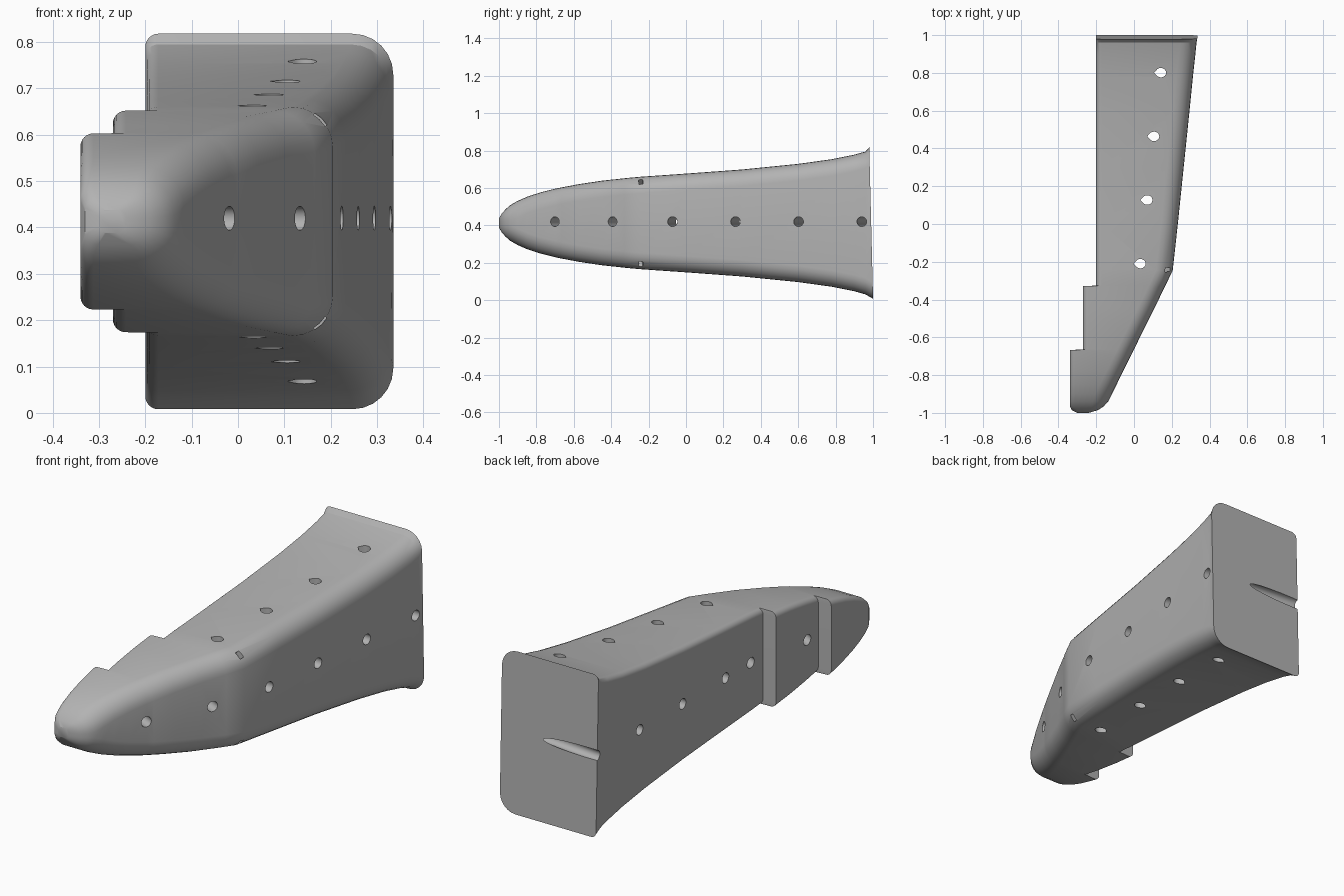
import bpy, bmesh, math
from mathutils import Vector, Matrix

cube = bpy.data.objects.get("Cube")
if cube:
    bpy.data.objects.remove(cube)

MID = 0.413  # height of the symmetry plane

grey = bpy.data.materials.new("warm_grey")
grey.use_nodes = True
COLOUR = (0.45, 0.45, 0.45, 1)
grey.diffuse_color = COLOUR
grey.node_tree.nodes["Principled BSDF"].inputs["Base Color"].default_value = COLOUR


def make_object(name, bm):
    bmesh.ops.recalc_face_normals(bm, faces=bm.faces)
    mesh = bpy.data.meshes.new(name)
    bm.to_mesh(mesh)
    bm.free()
    obj = bpy.data.objects.new(name, mesh)
    bpy.context.collection.objects.link(obj)
    mesh.materials.append(grey)
    return obj


def loft(name, rings):
    bm = bmesh.new()
    loops = [[bm.verts.new(p) for p in ring] for ring in rings]
    n = len(loops[0])
    for a, b in zip(loops, loops[1:]):
        for i in range(n):
            j = (i + 1) % n
            bm.faces.new((a[i], a[j], b[j], b[i]))
    bm.faces.new(loops[0])
    bm.faces.new(loops[-1])
    return make_object(name, bm)


def section(y, left, right, half, lean=0.0):
    """Upright slice: small rounding on the flat side, large on the outer side."""
    ring = []
    small = min(0.028, half * 0.6)
    big = min(0.088, half * 0.85, (right - left) * 0.6)
    corners = ((right, 1, 1, big), (left, -1, 1, small),
               (left, -1, -1, small), (right, 1, -1, big))
    for k, (x, sx, sz, r) in enumerate(corners):
        for i in range(7):
            t = math.radians(90 * k + 15 * i)
            z = sz * (half - r) + r * math.sin(t)
            ring.append((x - sx * r + r * math.cos(t), y - lean * z, MID + z))
    return ring


# Body: y, flat side x, outer side x, half height
stations = [
    (-1.0, -0.30, -0.24, 0.025), (-0.985, -0.33, -0.19, 0.05),
    (-0.965, -0.34, -0.16, 0.073), (-0.94, -0.34, -0.137, 0.095),
    (-0.90, -0.34, -0.117, 0.118), (-0.85, -0.34, -0.092, 0.140),
    (-0.78, -0.34, -0.058, 0.163), (-0.70, -0.34, -0.018, 0.183),
    (-0.667, -0.34, -0.002, 0.190), (-0.664, -0.27, 0.0, 0.1905),
    (-0.57, -0.27, 0.046, 0.208), (-0.45, -0.27, 0.106, 0.226),
    (-0.329, -0.27, 0.165, 0.239), (-0.326, -0.20, 0.167, 0.2395),
    (-0.245, -0.20, 0.205, 0.247), (0.0, -0.20, 0.232, 0.264),
    (0.3, -0.20, 0.263, 0.286), (0.6, -0.20, 0.294, 0.316),
    (0.78, -0.20, 0.312, 0.341), (0.9, -0.20, 0.325, 0.365),
    (0.96, -0.20, 0.331, 0.382), (0.99, -0.20, 0.335, 0.405)]
rings = [section(*s, lean=0.025 if s is stations[-1] else 0) for s in stations]
body = loft("curved_guard_body", rings)

cutters = []


def cylinder_cutter(centre, direction, radius, length):
    bm = bmesh.new()
    turn = Vector((0, 0, 1)).rotation_difference(Vector(direction)).to_matrix().to_4x4()
    bmesh.ops.create_cone(bm, cap_ends=True, segments=20, radius1=radius,
                          radius2=radius, depth=length,
                          matrix=Matrix.Translation(centre) @ turn)
    cutters.append(make_object("side_hole_cutter", bm))


# Side holes, square to the outer face
for i, y in enumerate((-0.70, -0.392, -0.072, 0.265, 0.602, 0.94)):
    if i < 2:
        x, slope = 0.205 + 0.495 * (y + 0.245), 0.495
    else:
        x, slope = 0.205 + 0.104 * (y + 0.245), 0.104
    cylinder_cutter((x, y, 0.42), (1, -slope, 0), 0.026, 1.4)

# Upright teardrop holes
for i in range(4):
    cx, cy = 0.034 + 0.036 * i, -0.21 + 0.337 * i
    outline = [(cx - 0.036, cy)]
    for k in range(13):
        a = math.radians(-132 + 22 * k)
        outline.append((cx + 0.028 * math.cos(a), cy + 0.025 * math.sin(a)))
    cutters.append(loft("upright_hole_cutter",
                        [[(x, y, z) for x, y in outline] for z in (-0.2, 1.1)]))

# Shallow nicks where the two outer faces meet at the rounded corners
for side in (1, -1):
    bm = bmesh.new()
    centre = Vector((0.193, -0.24, MID + side * 0.235))
    spin = Matrix.Rotation(math.radians(side * 45), 4, "Y")
    bmesh.ops.create_cube(bm, size=1, matrix=Matrix.Translation(centre) @ spin
                          @ Matrix.Diagonal((0.036, 0.022, 0.16, 1)))
    for v in bm.verts:
        # keep the plate upright across the corner
        v.co.y += 0.1 * (v.co.x - centre.x)
    cutters.append(make_object("corner_nick_cutter", bm))

# Cut everything, then drop the helpers
bpy.context.view_layer.objects.active = body
for cutter in cutters:
    cutter.hide_render = True
    mod = body.modifiers.new("cut", "BOOLEAN")
    mod.operation = "DIFFERENCE"
    mod.solver = "EXACT"
    mod.object = cutter
    bpy.ops.object.modifier_apply(modifier=mod.name)
for cutter in cutters:
    bpy.data.objects.remove(cutter)

bpy.ops.object.select_all(action="DESELECT")
body.select_set(True)
bpy.ops.object.shade_smooth_by_angle(angle=math.radians(28))
